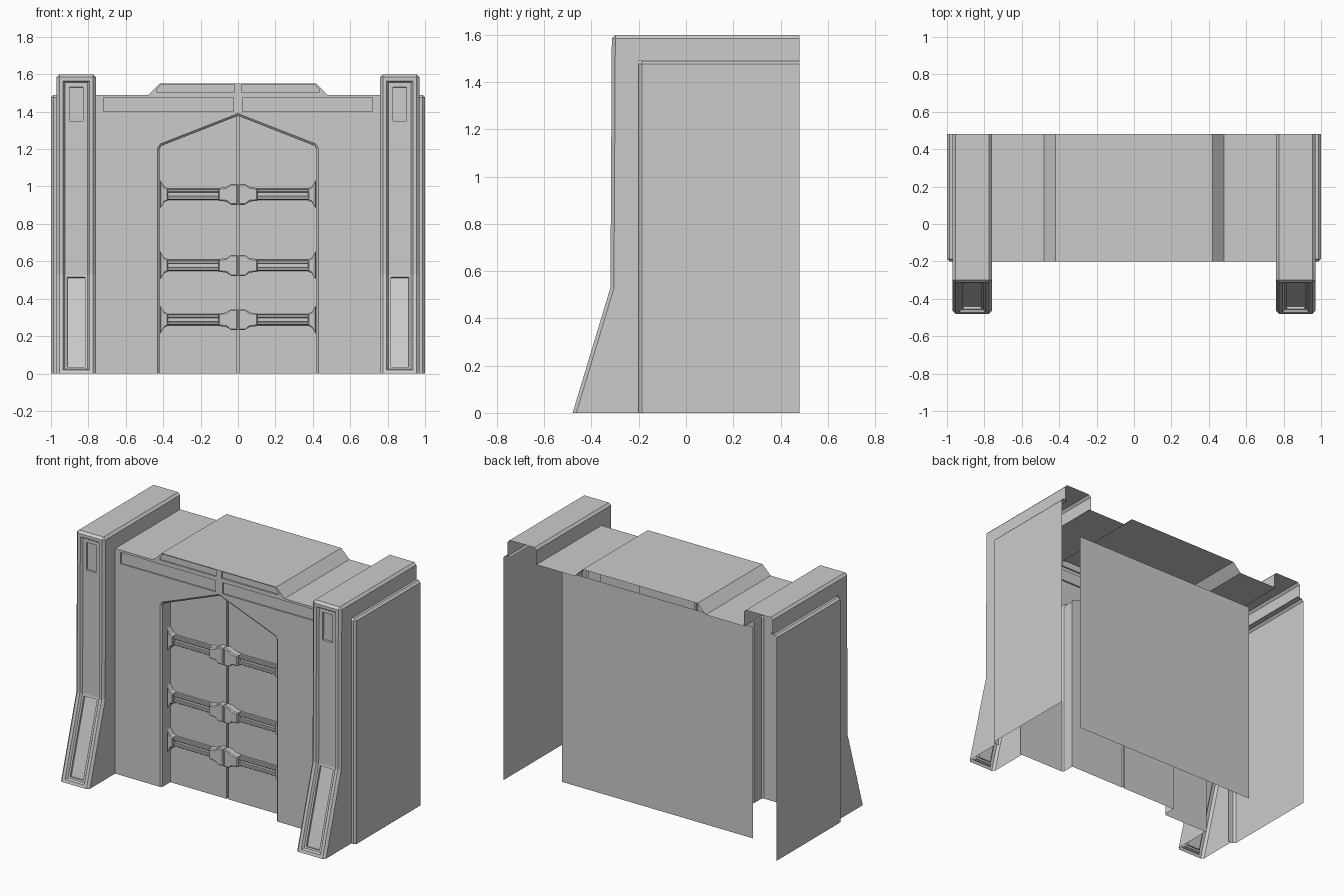
import bpy, bmesh
from mathutils import Vector

if "Cube" in bpy.data.objects:
    bpy.data.objects.remove(bpy.data.objects["Cube"])

FACE_Y = -0.20      # plane of the front wall
DOOR_Y = -0.11      # plane of the recessed doors
ROOF_Z = 1.49


def orient(bm, outward):
    """Consistent normals, with the summed area facing the given direction."""
    bmesh.ops.remove_doubles(bm, verts=bm.verts, dist=1e-5)
    bmesh.ops.recalc_face_normals(bm, faces=bm.faces)
    bm.normal_update()
    if sum(f.normal.dot(outward) * f.calc_area() for f in bm.faces) < 0:
        bmesh.ops.reverse_faces(bm, faces=bm.faces)
    bm.normal_update()


def finish(bm, name, outward=(0, -1, 0), mirror=True, fix=True):
    if fix:
        orient(bm, Vector(outward))
    me = bpy.data.meshes.new(name)
    bm.to_mesh(me)
    bm.free()
    ob = bpy.data.objects.new(name, me)
    bpy.context.collection.objects.link(ob)
    if mirror:
        ob.modifiers.new("mirror", 'MIRROR').use_axis = (True, False, False)
    return ob


def ring(bm, pts, y):
    return [bm.verts.new((x, y, z)) for x, z in pts]


def strip(bm, a, b, closed=True):
    n = len(a)
    for i in range(n if closed else n - 1):
        j = (i + 1) % n
        bm.faces.new((a[i], a[j], b[j], b[i]))


def shrink(pts, d):
    """Move each point of an outline towards its middle by at most d per axis."""
    cx = (min(p[0] for p in pts) + max(p[0] for p in pts)) / 2
    cz = (min(p[1] for p in pts) + max(p[1] for p in pts)) / 2
    mv = lambda v, c: v - max(-d, min(d, v - c))
    return [(mv(x, cx), mv(z, cz)) for x, z in pts]


def prism(bm, pts, y_front, bevel=0.006):
    """Raised plate standing on the door, with a chamfered front edge."""
    a = ring(bm, pts, DOOR_Y)
    b = ring(bm, pts, y_front + bevel)
    c = ring(bm, shrink(pts, bevel), y_front)
    strip(bm, a, b)
    strip(bm, b, c)
    bm.faces.new(c)


def rect(x0, x1, z0, z1):
    return [(x0, z0), (x1, z0), (x1, z1), (x0, z1)]


# front wall: gabled opening, stepped top and sunken panels
bm = bmesh.new()
opening = [(0.43, 0), (0.43, 1.205), (0.415, 1.228), (0, 1.39)]
outer = opening + [(0, 1.55), (0.42, 1.55), (0.48, ROOF_Z), (0.77, ROOF_Z), (0.77, 0)]
panels = [rect(0.025, 0.72, 1.40, 1.475),
          [(0.02, 1.502), (0.433, 1.502), (0.433, 1.52), (0.41, 1.545), (0.02, 1.545)]]
edges, holes = [], []
for i, loop in enumerate([outer] + panels):
    r = ring(bm, loop, FACE_Y)
    edges += [bm.edges.new((r[k], r[(k + 1) % len(r)])) for k in range(len(r))]
    if i:
        holes.append((r, loop))
bmesh.ops.triangle_fill(bm, edges=edges, use_beauty=True, use_dissolve=False,
                        normal=(0, -1, 0))
for r, loop in holes:
    floor = ring(bm, loop, FACE_Y + 0.01)
    strip(bm, r, floor)
    bm.faces.new(floor)
# door jamb with a small chamfer
inner = [(0.419, 0), (0.419, 1.20), (0.41, 1.217), (0, 1.378)]
a, b, c = ring(bm, opening, FACE_Y), ring(bm, inner, FACE_Y + 0.011), ring(bm, inner, DOOR_Y)
strip(bm, a, b, False)
strip(bm, b, c, False)
finish(bm, "front_wall")

# door leaves with a central seam groove
bm = bmesh.new()
bm.faces.new(ring(bm, [(0.006, 0), (0.42, 0), (0.42, 1.215), (0.006, 1.378)], DOOR_Y))
seam = [(0.006, 0), (0.006, 1.378)]
strip(bm, ring(bm, seam, DOOR_Y), ring(bm, seam, DOOR_Y + 0.012), False)
bm.faces.new(ring(bm, [(0, 0), (0.006, 0), (0.006, 1.378), (0, 1.378)], DOOR_Y + 0.012))
finish(bm, "door_leaf")

# three locking bands: hub, double rail and end bracket
bm = bmesh.new()
for z in (0.958, 0.578, 0.288):
    prism(bm, [(0.002, z - 0.056), (0.035, z - 0.056), (0.065, z - 0.038), (0.105, z - 0.034),
               (0.105, z + 0.034), (0.065, z + 0.038), (0.035, z + 0.056), (0.002, z + 0.056)],
          DOOR_Y - 0.045)
    prism(bm, rect(0.10, 0.38, z - 0.031, z + 0.031), DOOR_Y - 0.014, 0.003)
    for dz in (-0.019, 0.019):
        prism(bm, rect(0.10, 0.38, z + dz - 0.009, z + dz + 0.009), DOOR_Y - 0.028, 0.004)
    prism(bm, [(0.374, z - 0.033), (0.395, z - 0.042), (0.417, z - 0.075),
               (0.417, z + 0.075), (0.395, z + 0.042), (0.374, z + 0.033)], DOOR_Y - 0.04)
finish(bm, "door_band")

# stepped roof sheet
bm = bmesh.new()
roof = [(0, 1.55), (0.42, 1.55), (0.48, ROOF_Z), (0.77, ROOF_Z)]
strip(bm, ring(bm, roof, FACE_Y), ring(bm, roof, 0.48), False)
finish(bm, "roof", (0, 0, 1))

# outer side wall: side, front and top with chamfered edges
bm = bmesh.new()
v = {(i, j, k): bm.verts.new((x, y, z)) for i, x in enumerate((0.95, 1.0))
     for j, y in enumerate((FACE_Y, 0.48)) for k, z in enumerate((0, ROOF_Z))}
bm.faces.new([v[1, 0, 0], v[1, 1, 0], v[1, 1, 1], v[1, 0, 1]])
bm.faces.new([v[0, 0, 0], v[1, 0, 0], v[1, 0, 1], v[0, 0, 1]])
bm.faces.new([v[0, 0, 1], v[1, 0, 1], v[1, 1, 1], v[0, 1, 1]])
bmesh.ops.bevel(bm, geom=[e for e in bm.edges if len(e.link_faces) == 2],
                offset=0.014, segments=1, profile=0.5, affect='EDGES')
finish(bm, "side_wall", (1, 0, 0))

# buttress pillar: side profile, chamfered, with nested sunken front panels
bm = bmesh.new()
path = [(-0.48, 0), (-0.32, 0.53), (-0.3155, 1.325), (-0.314, 1.60), (0.48, 1.60)]
back = [(0.48, ROOF_Z), (FACE_Y, ROOF_Z), (FACE_Y, 0)]
sides = []
for x in (0.76, 0.97):
    s = [bm.verts.new((x, y, z)) for y, z in path + back]
    bm.faces.new(s)
    sides.append(s[:len(path)])
strip(bm, sides[0], sides[1], False)
orient(bm, Vector((0, -1, 0)))
sharp = [e for e in bm.edges if len(e.link_faces) == 2 and e.calc_face_angle() > 0.6]
bmesh.ops.bevel(bm, geom=sharp, offset=0.015, segments=1, profile=0.5, affect='EDGES')
bm.normal_update()
front = [f for f in bm.faces if f.normal.y < -0.9]
bmesh.ops.inset_region(bm, faces=front, thickness=0.02, use_even_offset=True, use_boundary=True)
bmesh.ops.inset_region(bm, faces=front, thickness=0.01, depth=-0.015,
                       use_even_offset=True, use_boundary=True)
front.sort(key=lambda f: f.calc_center_median().z)
for f, t in ((front[0], 0.012), (front[-1], 0.024)):
    bmesh.ops.inset_individual(bm, faces=[f], thickness=t, use_even_offset=True)
    bmesh.ops.inset_individual(bm, faces=[f], thickness=0.001, depth=-0.012,
                               use_even_offset=True)
finish(bm, "buttress_pillar", fix=False)

# plain panel closing the rear of the gatehouse
bm = bmesh.new()
bm.faces.new(ring(bm, rect(-0.70, 0.70, 0, 1.40), 0.30))
finish(bm, "rear_panel", (0, 1, 0), mirror=False)
